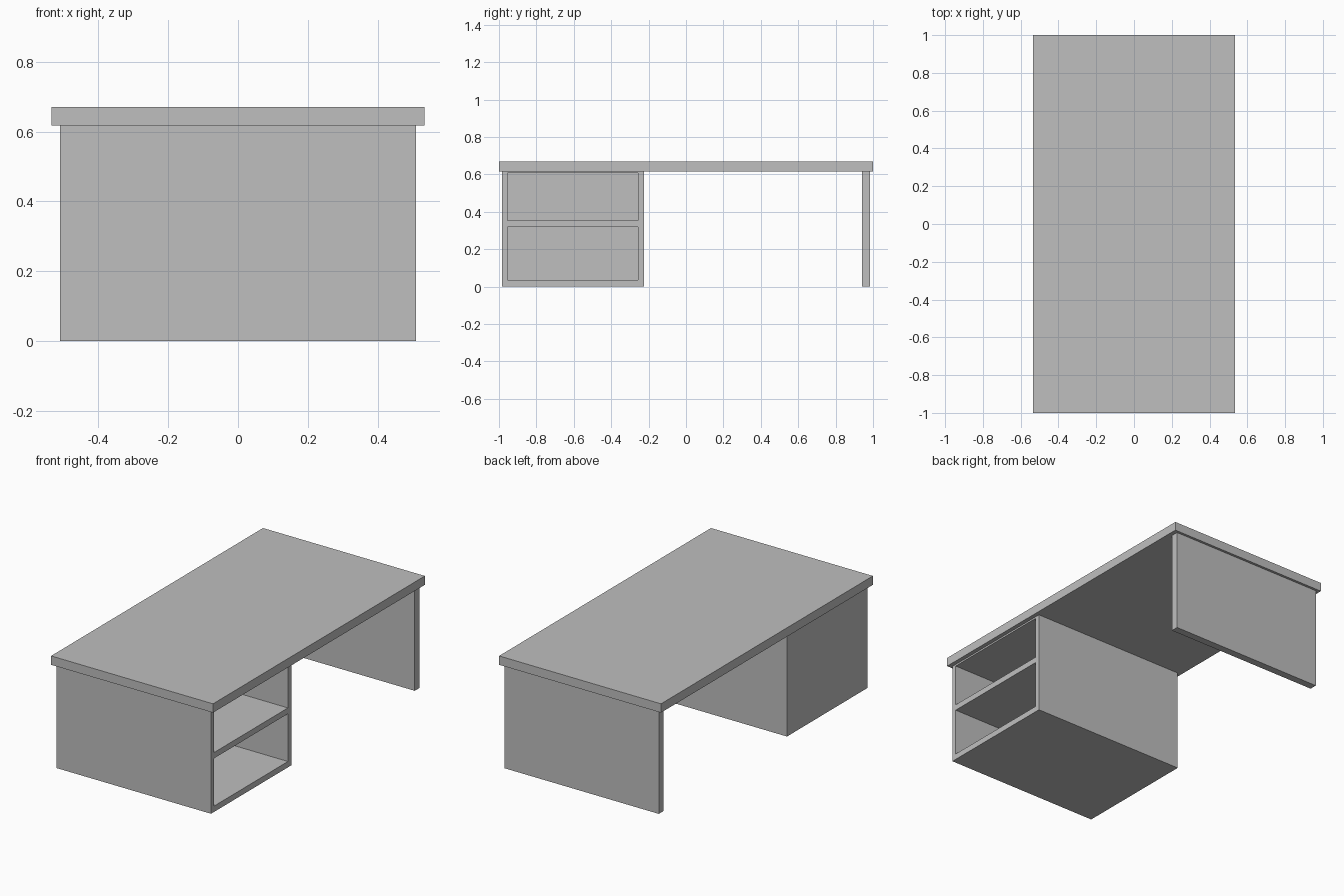
import bpy

# Remove the default cube
default = bpy.data.objects.get("Cube")
if default:
    bpy.data.objects.remove(default, do_unlink=True)

# Single flat grey finish
grey = bpy.data.materials.new("plain_grey")
grey.use_nodes = True
colour = (0.52, 0.52, 0.52, 1)
grey.diffuse_color = colour
grey.node_tree.nodes["Principled BSDF"].inputs["Base Color"].default_value = colour


def box(name, x, y, z):
    """Flat-sided box spanning the given (low, high) ranges."""
    spans = (x, y, z)
    bpy.ops.mesh.primitive_cube_add(size=1, location=[(a + b) / 2 for a, b in spans])
    obj = bpy.context.object
    obj.name = name
    obj.scale = [b - a for a, b in spans]
    bpy.ops.object.transform_apply(location=False, rotation=False, scale=True)
    obj.data.materials.append(grey)
    return obj


top_half, base_half = 0.535, 0.51
underside, height = 0.617, 0.67
base_x = (-base_half, base_half)

# Desk top and end panel
box("desk_top", (-top_half, top_half), (-1, 1), (underside, height))
box("end_panel", base_x, (0.94, 0.985), (0, underside))

# Cabinet with two compartments opening on one long side
cabinet = box("cabinet", base_x, (-0.983, -0.225), (0, underside))
for z in ((0.035, 0.32), (0.355, 0.607)):
    cutter = box("compartment_cutter", (-base_half + 0.03, base_half + 0.1), (-0.955, -0.257), z)
    cutter.hide_render = True
    cut = cabinet.modifiers.new("compartment", "BOOLEAN")
    cut.operation = "DIFFERENCE"
    cut.solver = "EXACT"
    cut.object = cutter
    bpy.context.view_layer.objects.active = cabinet
    bpy.ops.object.modifier_apply(modifier=cut.name)
    bpy.data.objects.remove(cutter, do_unlink=True)
